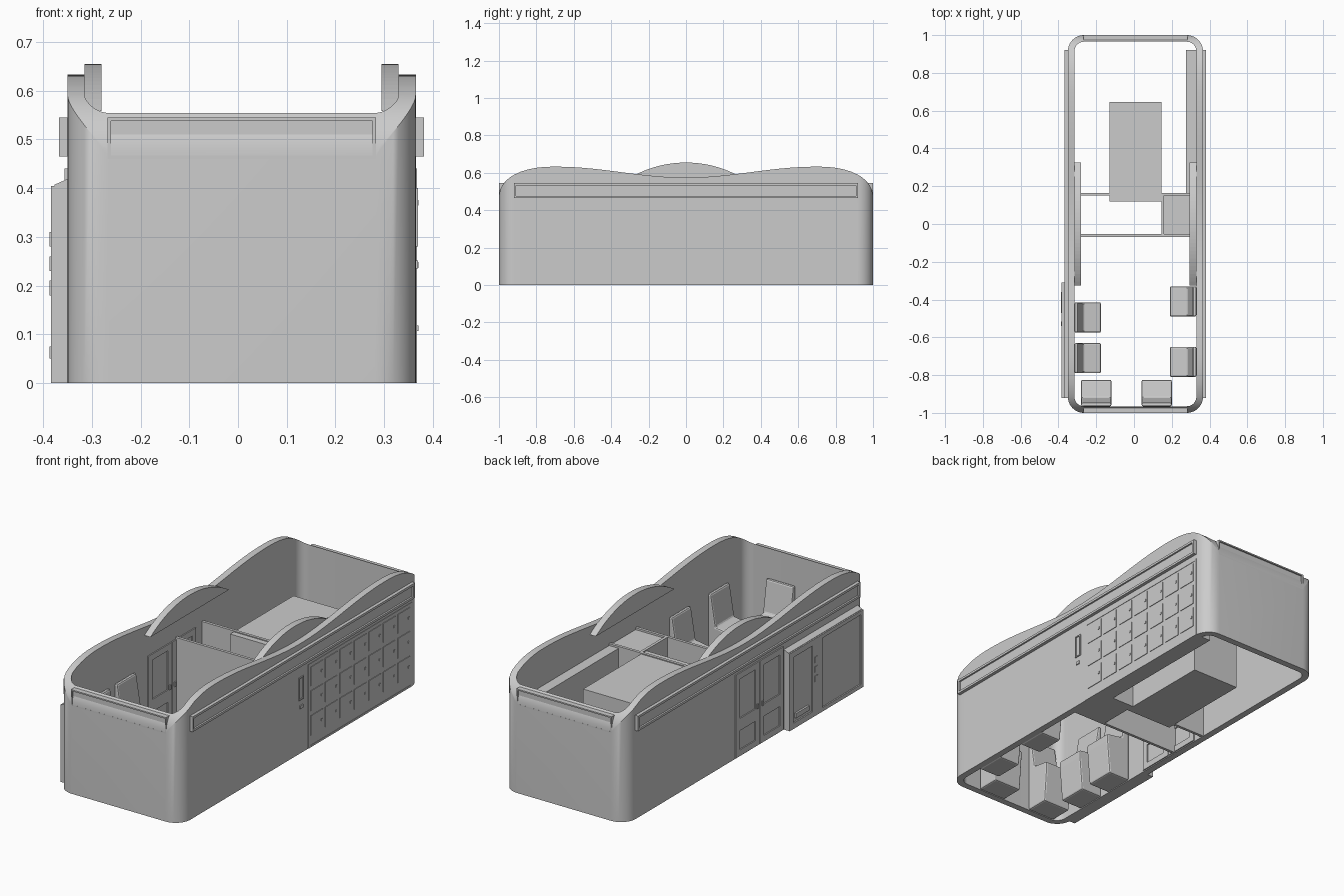
import bpy, bmesh, math
from mathutils import Matrix

cube = bpy.data.objects.get("Cube")
if cube:
    bpy.data.objects.remove(cube, do_unlink=True)

grey = bpy.data.materials.new("plain grey")
grey.use_nodes = True
grey.diffuse_color = (0.6, 0.6, 0.6, 1)
grey.node_tree.nodes["Principled BSDF"].inputs["Base Color"].default_value = (0.6, 0.6, 0.6, 1)

LEFT, RIGHT, END, WALL = 0.365, -0.35, 1.0, 0.035
MID = (LEFT + RIGHT) / 2


def finish(name, bm, bevel=0, smooth=False):
    bmesh.ops.recalc_face_normals(bm, faces=bm.faces)
    mesh = bpy.data.meshes.new(name)
    bm.to_mesh(mesh)
    bm.free()
    ob = bpy.data.objects.new(name, mesh)
    bpy.context.collection.objects.link(ob)
    mesh.materials.append(grey)
    if bevel:
        mod = ob.modifiers.new("soft edges", "BEVEL")
        mod.width, mod.segments = bevel, 2
    if smooth:
        bpy.ops.object.select_all(action="DESELECT")
        ob.select_set(True)
        bpy.context.view_layer.objects.active = ob
        bpy.ops.object.shade_smooth_by_angle(angle=math.radians(35))
    return ob


def boxes(name, parts, bevel=0):
    """One object from (x0, x1, y0, y1, z0, z1) blocks."""
    bm = bmesh.new()
    for x0, x1, y0, y1, z0, z1 in parts:
        m = Matrix.Translation(((x0 + x1) / 2, (y0 + y1) / 2, (z0 + z1) / 2))
        m = m @ Matrix.Diagonal((abs(x1 - x0), abs(y1 - y0), abs(z1 - z0), 1))
        bmesh.ops.create_cube(bm, size=1, matrix=m)
    return finish(name, bm, bevel)


def rim(a0, a1, u0, u1, z0, z1, w, across="x"):
    """Four bars around a rectangle that faces x or y."""
    bars = [(u0, u1, z1 - w, z1), (u0, u1, z0, z0 + w),
            (u0, u0 + w, z0 + w, z1 - w), (u1 - w, u1, z0 + w, z1 - w)]
    if across == "x":
        return [(a0, a1, *b) for b in bars]
    return [(*b[:2], a0, a1, *b[2:]) for b in bars]


def prism(name, profile, width, matrix, bevel=0):
    """Extrude a depth/height profile along the width."""
    bm = bmesh.new()
    face = bm.faces.new([bm.verts.new((0, d, z)) for d, z in profile])
    new = bmesh.ops.extrude_face_region(bm, geom=[face])["geom"]
    bmesh.ops.translate(bm, vec=(width, 0, 0),
                        verts=[v for v in new if isinstance(v, bmesh.types.BMVert)])
    bm.transform(matrix)
    return finish(name, bm, bevel)


# Outer shell: rounded loop of wall with a waved top edge
def top_height(y):
    y = min(abs(y), END)
    if y < 0.7:
        return 0.604 - 0.029 * math.cos(math.pi * y / 0.7)
    u = (y - 0.7) / 0.3
    return 0.46 + 0.173 * max(0, 1 - u ** 2.3) ** (1 / 2.3)


def loop(inset, radius=0.085, arc=10, side=56):
    hx, hy, r = (LEFT - RIGHT) / 2 - inset, END - inset, radius - inset
    pts = []
    for k, (sx, sy) in enumerate([(1, 1), (-1, 1), (-1, -1), (1, -1)]):
        for i in range(arc + 1):
            a = math.pi / 2 * (k + i / arc)
            pts.append((MID + sx * (hx - r) + r * math.cos(a), sy * (hy - r) + r * math.sin(a)))
        if k % 2:
            x, y = pts[-1]
            for i in range(1, side):
                pts.append((x, y - 2 * sy * (hy - r) * i / side))
    return pts


bm = bmesh.new()
STEPS = 6
insets = [WALL * (1 - math.cos(math.pi / 2 * i / STEPS)) for i in range(STEPS + 1)]
rings = [[bm.verts.new((x, y, 0)) for x, y in loop(0)]]
rings += [[bm.verts.new((x, y, top_height(y))) for x, y in loop(t)] for t in insets]
rings += [[bm.verts.new((x, y, 0)) for x, y in loop(WALL)]]
for a, b in zip(rings, rings[1:] + rings[:1]):
    for i in range(len(a)):
        j = (i + 1) % len(a)
        bm.faces.new((a[i], a[j], b[j], b[i]))
finish("outer_shell", bm, smooth=True)

# Arched crests on the inside of both long walls
R, TOP, HALF = 0.595, 0.655, 0.325
arch = []
for i in range(33):
    y = -HALF + 2 * HALF * i / 32
    arch.append((y, TOP - R + math.sqrt(R * R - y * y)))
prism("right_arch", arch, WALL, Matrix.Translation((RIGHT + WALL, 0, 0)))
prism("left_arch", arch, WALL, Matrix.Translation((LEFT - 2 * WALL, 0, 0)))

# Framed sign boards on the four sides
for name, s, wall in (("left_sign", 1, LEFT), ("right_sign", -1, RIGHT)):
    face = wall + s * 0.017
    boxes(name, [(wall - s * 0.005, wall + s * 0.008, -0.92, 0.92, 0.465, 0.545)]
          + rim(wall, face, -0.92, 0.92, 0.465, 0.545, 0.012))
for name, s in (("front_sign", -1), ("back_sign", 1)):
    boxes(name, [(-0.268, 0.283, s * 0.965, s * 0.992, 0.46, 0.545)]
          + rim(s * 0.97, s, -0.268, 0.283, 0.46, 0.545, 0.007, "y"))

# Locker bank set through the left wall
boxes("locker_bank", [(0.275, LEFT - 0.002, 0.06, 0.92, 0, 0.44)])
boxes("locker_surround", rim(LEFT - 0.003, LEFT + 0.002, 0.06, 0.92, 0, 0.44, 0.01))
doors, knobs = [], []
for col in range(7):
    y = 0.08 + col * 0.12
    for z0, z1 in ((0.06, 0.165), (0.19, 0.295), (0.32, 0.42)):
        doors.append((LEFT - 0.002, LEFT + 0.003, y, y + 0.1, z0, z1))
        z = (z0 + z1) / 2
        knobs.append((LEFT, LEFT + 0.006, y + 0.083, y + 0.091, z - 0.006, z + 0.006))
boxes("locker_doors", doors)
boxes("locker_knobs", knobs)

# Wall intercom beside the lockers
boxes("intercom", rim(LEFT - 0.002, LEFT + 0.005, -0.02, 0.02, 0.28, 0.4, 0.006)
      + [(LEFT - 0.002, LEFT + 0.005, -0.012, 0.012, 0.235, 0.252)])

# Double panelled door in the right wall, seen inside and out
for name, a0, a1 in (("door_outside", RIGHT - 0.006, RIGHT + 0.002),
                     ("door_inside", RIGHT + WALL - 0.002, RIGHT + WALL + 0.006)):
    bars = []
    for y in (-0.3, -0.1):
        bars += rim(a0, a1, y, y + 0.195, 0.005, 0.17, 0.032)
        bars += rim(a0, a1, y, y + 0.195, 0.17, 0.44, 0.032)
    boxes(name, bars)
    boxes(name + "_handles", [(a0 - 0.006, a1 + 0.006, y, y + 0.012, 0.2, 0.225)
                              for y in (-0.13, -0.087)])

# Projecting service cabinet on the right wall
FACE = -0.384
prism("service_cabinet", [(RIGHT + 0.002, 0), (FACE + 0.007, 0), (FACE + 0.007, 0.407), (RIGHT + 0.002, 0.42)],
      0.61, Matrix.Translation((0, -0.31, 0)) @ Matrix.Rotation(-math.pi / 2, 4, "Z")
      @ Matrix.Diagonal((1, 1, 1, 1)))
cab = bpy.data.objects["service_cabinet"]
# put the profile depth on x and the width on y
cab.data.transform(cab.matrix_world.inverted() @ Matrix.Identity(4))
xs = [v.co.x for v in cab.data.vertices]
for v in cab.data.vertices:
    if min(xs) > 0 or max(xs) > 0.1:
        break
boxes("cabinet_frames", rim(FACE, FACE + 0.01, -0.56, -0.31, 0, 0.405, 0.03)
      + rim(FACE, FACE + 0.01, -0.92, -0.56, 0, 0.405, 0.02)
      + [(FACE, FACE + 0.01, -0.56, -0.5, 0.03, 0.375)])
boxes("cabinet_controls", [(FACE - 0.003, FACE + 0.002, -0.54, -0.515, z, z + 0.03)
                           for z in (0.18, 0.23, 0.28)]
      + [(FACE - 0.003, FACE + 0.01, -0.47, -0.36, 0.05, 0.075)])

# Inner partitions, counter and table
boxes("partitions", [(RIGHT + 0.02, LEFT - 0.02, 0.15, 0.165, 0, 0.45),
                     (RIGHT + 0.02, LEFT - 0.02, -0.068, -0.053, 0, 0.45),
                     (0.145, 0.16, -0.06, 0.155, 0, 0.45)])
boxes("corner_counter", [(0.16, LEFT - 0.02, -0.055, 0.152, 0, 0.44)])
boxes("table", [(-0.13, 0.145, 0.12, 0.645, 0, 0.445)])

# Chairs along the walls, backs against the wall
SEAT = [(0, 0), (0, 0.4), (0.018, 0.4), (0.045, 0.235), (0.14, 0.22), (0.14, 0.18), (0.125, 0)]
spots = [(RIGHT + WALL, -0.495, -90), (RIGHT + WALL, -0.71, -90),
         (LEFT - WALL, -0.41, 90), (LEFT - WALL, -0.73, 90),
         (-0.2, -0.965, 0), (0.12, -0.965, 0)]
for i, (x, y, turn) in enumerate(spots):
    place = Matrix.Translation((x, y, 0)) @ Matrix.Rotation(math.radians(turn), 4, "Z")
    prism(f"chair_{i + 1}", SEAT, 0.16, place @ Matrix.Translation((-0.08, 0, 0)), 0.008)
